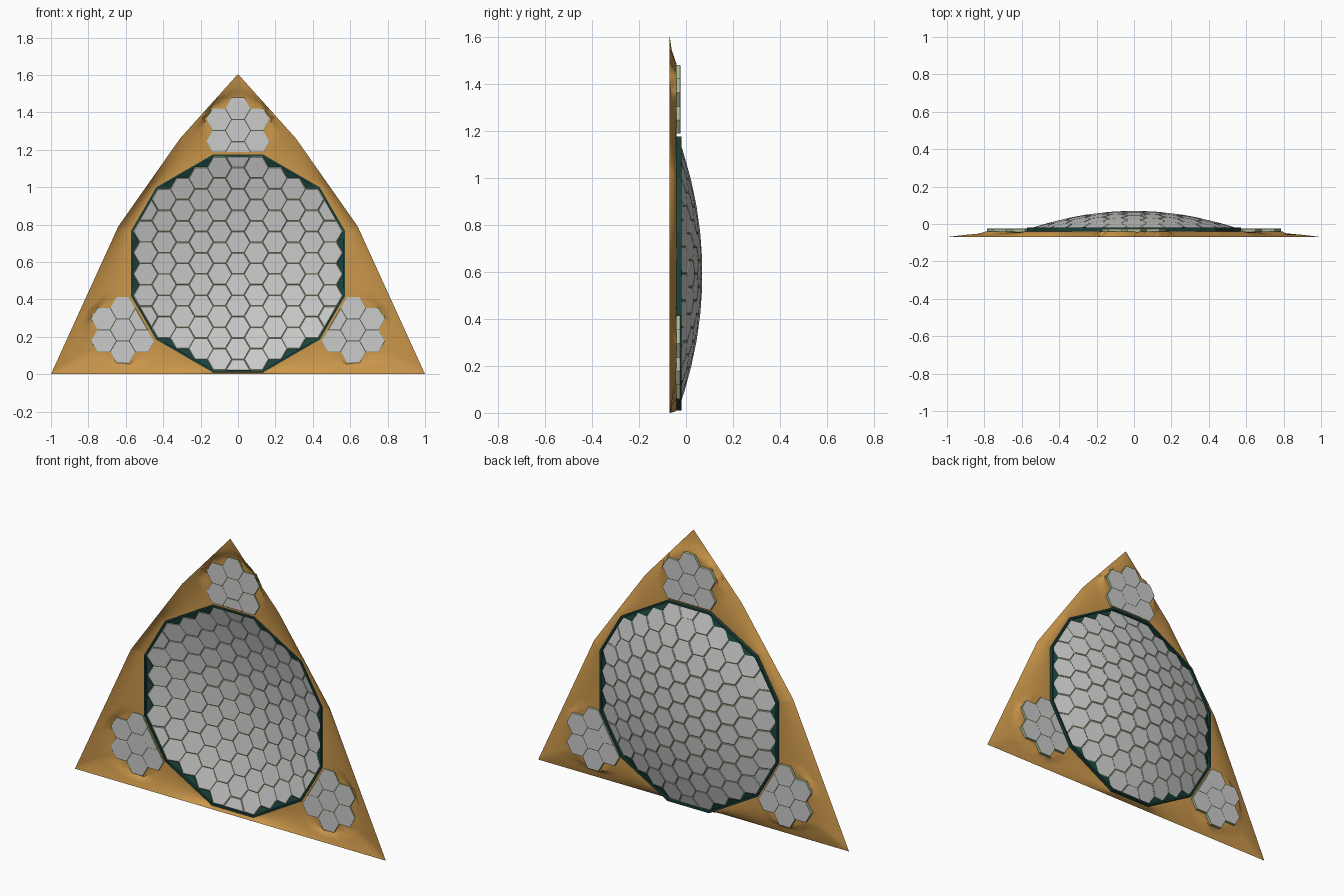
import bpy, bmesh, math
from mathutils import Vector

if "Cube" in bpy.data.objects:
    bpy.data.objects.remove(bpy.data.objects["Cube"])

CZ = 0.592                       # height of the dish axis
R = 0.066                        # hexagon circumradius in the dish
S = R * math.sqrt(3)


def material(name, rgb):
    m = bpy.data.materials.new(name)
    m.diffuse_color = (*rgb, 1)
    m.use_nodes = True
    m.node_tree.nodes["Principled BSDF"].inputs["Base Color"].default_value = m.diffuse_color
    return m


GREY = material("panel_grey", (0.8, 0.8, 0.8))
PALE = material("pale_green", (0.38, 0.48, 0.30))
DARK = material("dark_teal", (0.012, 0.055, 0.045))
BROWN = material("bronze", (0.60, 0.31, 0.07))


def unit(deg):
    return Vector((math.cos(math.radians(deg)), math.sin(math.radians(deg))))


def finish(name, bm, mats):
    bmesh.ops.recalc_face_normals(bm, faces=bm.faces)
    me = bpy.data.meshes.new(name)
    bm.to_mesh(me)
    bm.free()
    ob = bpy.data.objects.new(name, me)
    bpy.context.collection.objects.link(ob)
    for m in mats:
        me.materials.append(m)
    return ob


def hexagon(c, r):
    return [c + unit(60 * k) * r for k in range(6)]


def clip(poly, n, d):
    """Keep the part of a polygon with p.n <= d."""
    out = []
    for a, b in zip(poly, poly[1:] + poly[:1]):
        da, db = a.dot(n) - d, b.dot(n) - d
        if da <= 1e-6:
            out.append(a)
        if (da < -1e-6 and db > 1e-6) or (da > 1e-6 and db < -1e-6):
            out.append(a.lerp(b, da / (da - db)))
    return out


def area(poly):
    return abs(sum(a.x * b.y - b.x * a.y for a, b in zip(poly, poly[1:] + poly[:1]))) / 2


def tile(bm, poly, yfun, half, lip, inset):
    """Thin panel: grey caps, coloured chamfer and sides."""
    mid = sum(poly, Vector((0, 0))) / len(poly)
    rings = []
    for scale, dy in ((inset, -half), (1, -lip), (1, lip), (inset, half)):
        pts = [mid + (p - mid) * scale for p in poly]
        rings.append([bm.verts.new((p.x, yfun(p) + dy, CZ + p.y)) for p in pts])
    n = len(poly)
    bm.faces.new(rings[0])
    bm.faces.new(rings[3][::-1])
    for a, b in zip(rings, rings[1:]):
        for i in range(n):
            j = (i + 1) % n
            bm.faces.new((a[i], b[i], b[j], a[j])).material_index = 1


def dish_y(p):
    return 0.066 - 0.305 * p.length_squared


# Concave dish of hexagonal panels, with dark fillers in the edge notches
panels, fillers = bmesh.new(), bmesh.new()
for i in range(-6, 7):
    for j in range(-12, 13):
        c = Vector((1.5 * R * i, S * (j + i / 2)))
        dist = round(max(c.dot(unit(60 * k)) for k in range(6)) / (1.5 * R) * 2) / 2
        if dist > 6:
            continue
        poly = hexagon(c, R)
        for k in range(6):
            poly = clip(poly, unit(30 + 60 * k), 5 * S)
            if dist > 5:
                poly = clip(poly, unit(60 * k), 8.5 * R)
        if len(poly) < 3 or area(poly) < 1e-5:
            continue
        if dist <= 5:
            tile(panels, poly, dish_y, 0.004, 0.001, 0.93)
        else:
            tile(fillers, poly, dish_y, 0.004, 0.004, 1.0)
finish("dish_panels", panels, [GREY, PALE])
finish("dish_notch_fillers", fillers, [DARK, DARK])

# Dark twelve-sided rim around the dish
corner_r = math.hypot(8.5 * R, 1.5 * S)
corner_a = math.degrees(math.atan2(1.5 * S, 8.5 * R))
angles = [60 * k + sgn * corner_a for k in range(6) for sgn in (-1, 1)]


def dodecagon(offset):
    return [unit(a) * (corner_r + offset) for a in angles]


bm = bmesh.new()
loops = [[bm.verts.new((p.x, y, CZ + p.y)) for p in dodecagon(o)]
         for o, y in ((0, -0.048), (0.011, -0.048), (0.011, -0.02), (0, -0.02))]
for a, b in zip(loops, loops[1:] + loops[:1]):
    for i in range(12):
        j = (i + 1) % 12
        bm.faces.new((a[i], a[j], b[j], b[i]))
finish("dish_rim", bm, [DARK])

# Three clusters of hexagons, each cut straight on the side facing the dish
RC = 0.068
SC = RC * math.sqrt(3)
cluster_dirs = [unit(a) for a in (90, 210, 330)]
for name, d in zip(("top", "left", "right"), cluster_dirs):
    bm = bmesh.new()
    centre = d * 0.711
    for c in [centre] + [centre + unit(30 + 60 * k) * SC for k in range(6)]:
        poly = clip(hexagon(c, RC), -d, -0.595)
        if len(poly) > 2:
            tile(bm, poly, lambda p: -0.036, 0.012, 0.0105, 0.95)
    finish(name + "_cluster", bm, [GREY, PALE])

# Bronze triangular shell, dished between its flat outer edge and the rim
outline = [Vector(p) for p in ((1, -CZ), (0.64, 0.79 - CZ), (0.31, 1.26 - CZ), (0, 1.605 - CZ),
                               (-0.31, 1.26 - CZ), (-0.64, 0.79 - CZ), (-1, -CZ))]


def reach(poly, u):
    """Distance from the axis to a convex outline along u."""
    best = 9
    for a, b in zip(poly, poly[1:] + poly[:1]):
        n = Vector((b.y - a.y, a.x - b.x))
        if n.dot(u) > 1e-6:
            best = min(best, n.dot(a) / n.dot(u))
    return best


inner = dodecagon(0.008)
dirs = sorted({round(a % 360, 3) for a in
               [2 * k for k in range(180)] + angles +
               [math.degrees(math.atan2(p.y, p.x)) for p in outline]})
bm = bmesh.new()
STEPS = 14
grid = []
for a in dirs:
    u = unit(a)
    r0, r1 = reach(inner, u), reach(outline, u)
    col = []
    for k in range(STEPS + 1):
        t = k / STEPS
        p = u * (r0 + (r1 - r0) * t)
        y = -0.04 - 0.03 * t ** 2.3
        near = min((p - d * 0.711).length for d in cluster_dirs)
        if near < 0.19 and k < STEPS:      # pocket that seats a cluster
            y = max(y, -0.040)
        col.append(bm.verts.new((p.x, y, CZ + p.y)))
    grid.append(col)
for a, b in zip(grid, grid[1:] + grid[:1]):
    for k in range(STEPS):
        bm.faces.new((a[k], a[k + 1], b[k + 1], b[k]))
shell = finish("triangular_shell", bm, [BROWN])
bpy.context.view_layer.objects.active = shell
shell.select_set(True)
bpy.ops.object.shade_smooth_by_angle(angle=math.radians(40))
